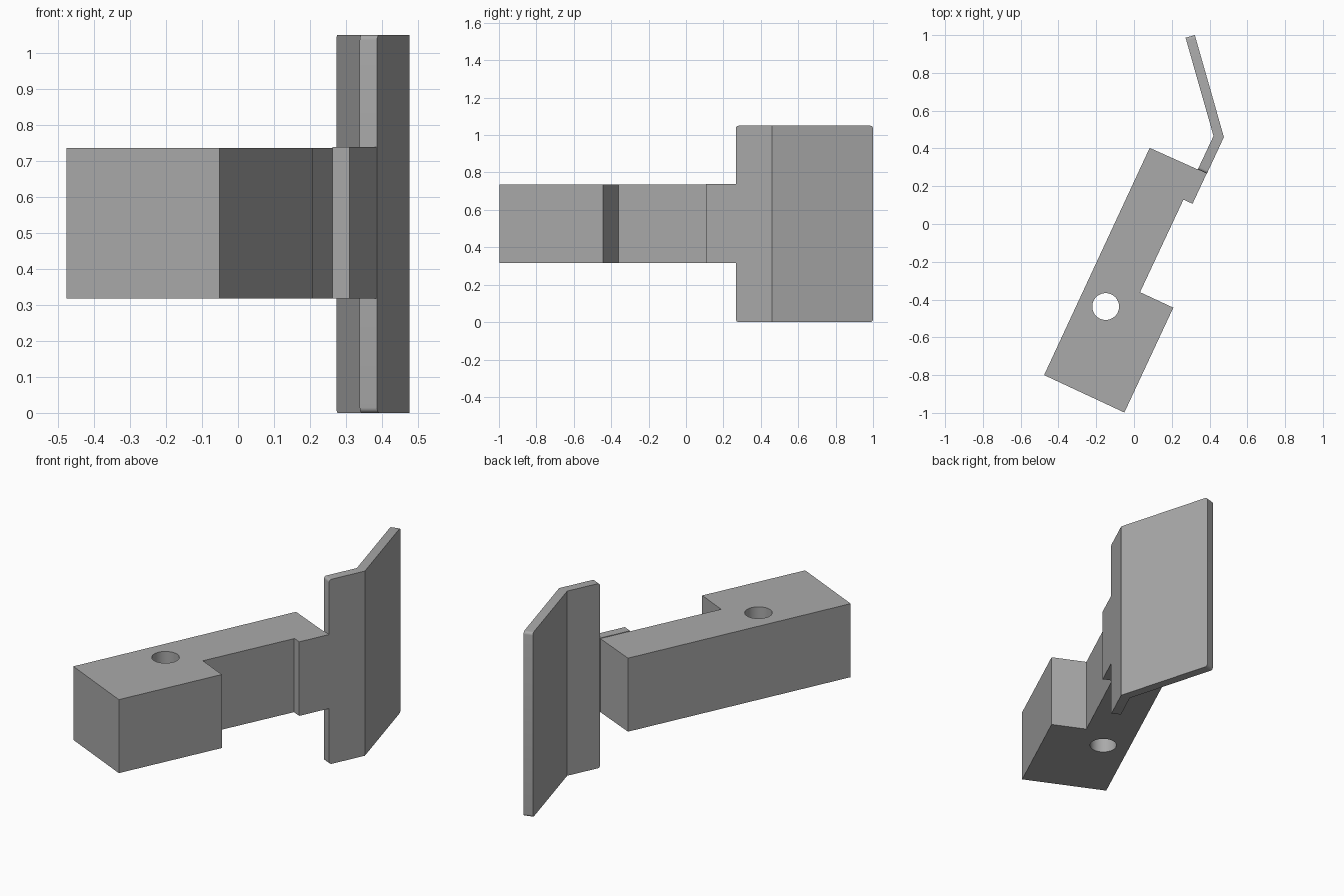
import bpy
import bmesh

if "Cube" in bpy.data.objects:
    bpy.data.objects.remove(bpy.data.objects["Cube"], do_unlink=True)

GREY = (0.4, 0.4, 0.4, 1.0)
metal = bpy.data.materials.new("plain grey")
metal.use_nodes = True
metal.diffuse_color = GREY
metal.node_tree.nodes["Principled BSDF"].inputs["Base Color"].default_value = GREY


def extrude_outline(name, outline, z0, z1, round_ends=(), radius=0.015):
    """Extrude a plan outline upward; round the corners along the given plan edges."""
    bm = bmesh.new()
    low = [bm.verts.new((x, y, z0)) for x, y in outline]
    high = [bm.verts.new((x, y, z1)) for x, y in outline]
    n = len(outline)
    bm.faces.new(low)
    bm.faces.new(high)
    for i in range(n):
        j = (i + 1) % n
        bm.faces.new((low[i], low[j], high[j], high[i]))
    bmesh.ops.recalc_face_normals(bm, faces=bm.faces)
    corners = [bm.edges.get((ring[i], ring[(i + 1) % n]))
               for ring in (low, high) for i in round_ends]
    if corners:
        bmesh.ops.bevel(bm, geom=corners, offset=radius, segments=5,
                        profile=0.5, affect='EDGES')
    mesh = bpy.data.meshes.new(name)
    bm.to_mesh(mesh)
    bm.free()
    mesh.materials.append(metal)
    obj = bpy.data.objects.new(name, mesh)
    bpy.context.collection.objects.link(obj)
    return obj


def activate(obj):
    bpy.ops.object.select_all(action='DESELECT')
    obj.select_set(True)
    bpy.context.view_layer.objects.active = obj


BAR_LOW, BAR_HIGH = 0.317, 0.735

# Stepped bar with a wide block at the front end
bar = extrude_outline("stepped_bar", [
    (-0.476, -0.8), (-0.051, -0.998), (0.208, -0.443),
    (0.032, -0.361), (0.337, 0.289), (0.083, 0.403)], BAR_LOW, BAR_HIGH)

# Vertical bolt hole through the block
bpy.ops.mesh.primitive_cylinder_add(vertices=48, radius=0.071, depth=1,
                                    location=(-0.15, -0.437, 0.5))
cutter = bpy.context.object
cutter.name = "hole_cutter"
cutter.hide_render = True
cutter.data.materials.append(metal)
activate(bar)
hole = bar.modifiers.new("bolt_hole", 'BOOLEAN')
hole.operation = 'DIFFERENCE'
hole.solver = 'EXACT'
hole.object = cutter
bpy.ops.object.modifier_apply(modifier=hole.name)
bpy.data.objects.remove(cutter, do_unlink=True)

# Narrow tab joining the plate to the side of the bar
tab = extrude_outline("plate_tab", [
    (0.262, 0.129), (0.31, 0.107), (0.386, 0.27), (0.338, 0.292)],
    BAR_LOW, BAR_HIGH + 0.003)

# Tall bent plate with rounded corners at both ends
plate = extrude_outline("bent_plate", [
    (0.386, 0.267), (0.476, 0.46), (0.322, 1.0),
    (0.273, 0.986), (0.421, 0.466), (0.338, 0.289)],
    0.0, 1.05, round_ends=(2, 5))

for part in (bar, tab, plate):
    activate(part)
    bpy.ops.object.shade_smooth_by_angle(angle=0.4)
